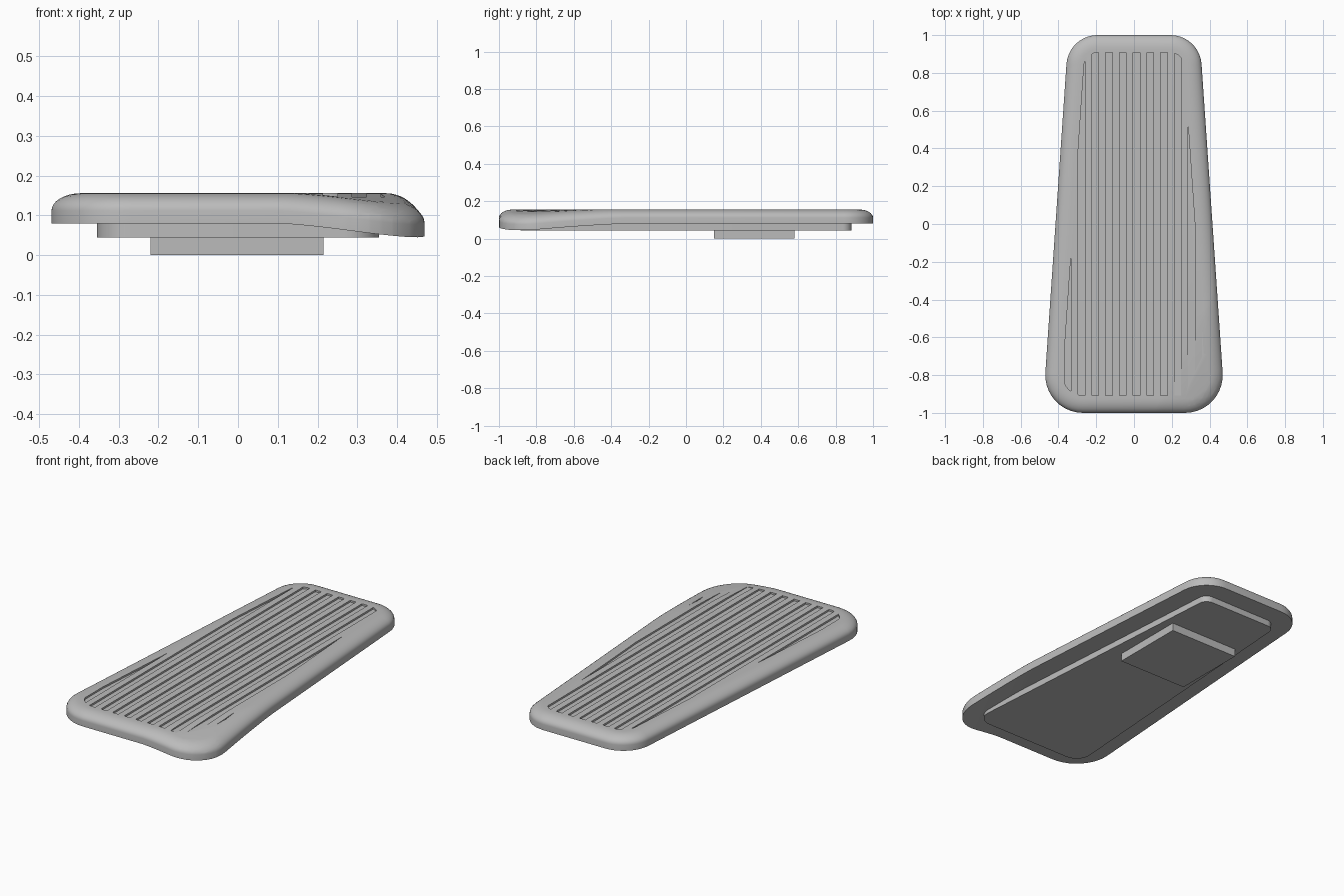
import bpy, bmesh, math
from mathutils import Vector

cube = bpy.data.objects.get("Cube")
if cube:
    bpy.data.objects.remove(cube)

grey = bpy.data.materials.new("plain_grey")
grey.use_nodes = True
colour = (0.5, 0.5, 0.5, 1)
grey.diffuse_color = colour
grey.node_tree.nodes["Principled BSDF"].inputs["Base Color"].default_value = colour

SLOPE = 0.0684                      # sides taper towards the back
TILT = math.atan(SLOPE)


def outline(inset, steps=10):
    """Rounded trapezoid, counter-clockwise, moved inwards by inset."""
    def arc(y_end, radius, a0, a1):
        cy = y_end - math.copysign(radius, y_end)
        cx = 0.4155 - SLOPE * cy - radius / math.cos(TILT)
        r = radius - inset
        angles = [a0 + (a1 - a0) * i / steps for i in range(steps + 1)]
        return [(cx + r * math.cos(a), cy + r * math.sin(a)) for a in angles]
    right = arc(-1, 0.2, -math.pi / 2, TILT) + arc(1, 0.165, TILT, math.pi / 2)
    return right + [(-x, y) for x, y in reversed(right)]


def loft(bm, rings):
    """Closed skin through rings given as (points, height)."""
    loops = [[bm.verts.new((x, y, z)) for x, y in pts] for pts, z in rings]
    n = len(loops[0])
    for low, high in zip(loops, loops[1:]):
        for i in range(n):
            j = (i + 1) % n
            bm.faces.new((low[i], low[j], high[j], high[i]))
    bm.faces.new(loops[0][::-1])
    bm.faces.new(loops[-1])


def finish(name, bm):
    bmesh.ops.recalc_face_normals(bm, faces=bm.faces)
    mesh = bpy.data.meshes.new(name)
    bm.to_mesh(mesh)
    bm.free()
    mesh.materials.append(grey)
    obj = bpy.data.objects.new(name, mesh)
    bpy.context.collection.objects.link(obj)
    return obj


def activate(obj):
    bpy.ops.object.select_all(action='DESELECT')
    obj.select_set(True)
    bpy.context.view_layer.objects.active = obj


def smooth(obj):
    activate(obj)
    bpy.ops.object.shade_smooth_by_angle(angle=math.radians(30))


def clip_strip(points, x0, x1):
    """Cut a convex outline down to the band between x0 and x1."""
    for limit, side in ((x0, 1), (x1, -1)):
        kept = []
        for p, q in zip(points, points[1:] + points[:1]):
            dp, dq = side * (p[0] - limit), side * (q[0] - limit)
            if dp >= 0:
                kept.append(p)
            if dp * dq < 0:
                t = dp / (dp - dq)
                kept.append((limit, p[1] + t * (q[1] - p[1])))
        points = kept
    return points


# Pedal plate with a softly rounded upper rim
bm = bmesh.new()
rings = [(outline(0), 0.08)]
for i in range(9):
    a = math.pi / 2 * i / 8
    rings.append((outline(0.075 * (1 - math.cos(a))), 0.112 + 0.044 * math.sin(a)))
loft(bm, rings)

# Bend the front left corner down along a diagonal
bend_start = Vector((0.1, -1, 0))
bend_dir = Vector((0.897, -0.443, 0))
for i in range(14):
    bmesh.ops.bisect_plane(bm, geom=bm.verts[:] + bm.edges[:] + bm.faces[:],
                           plane_co=bend_start + bend_dir * 0.02 * i,
                           plane_no=bend_dir)
for v in bm.verts:
    s = (v.co - bend_start).dot(bend_dir)
    if s > 0:
        v.co.z -= 0.036 * (s / 0.27) ** 1.35
plate = finish("pedal_plate", bm)

# Lengthwise grip grooves, all with one flat floor
bm = bmesh.new()
width = 0.0364
for k in range(-1, 10):
    x0 = -0.296 + 2 * width * k
    strip = clip_strip(outline(0.093), x0, x0 + width)
    if len(strip) > 2:
        loft(bm, [(strip, 0.146), (strip, 0.2)])
cutter = finish("groove_cutter", bm)
cutter.hide_render = True
cutter.hide_viewport = True

cut = plate.modifiers.new("grooves", 'BOOLEAN')
cut.operation = 'DIFFERENCE'
cut.solver = 'EXACT'
cut.object = cutter
activate(plate)
bpy.ops.object.modifier_apply(modifier=cut.name)
bpy.data.objects.remove(cutter)
smooth(plate)

# Backing plate below
bm = bmesh.new()
loft(bm, [(outline(0.115), 0.045), (outline(0.115), 0.085)])
smooth(finish("backing_plate", bm))

# Mounting block
bm = bmesh.new()
block = [(-0.22, 0.15), (0.215, 0.15), (0.215, 0.58), (-0.22, 0.58)]
loft(bm, [(block, 0), (block, 0.05)])
finish("mounting_block", bm)
